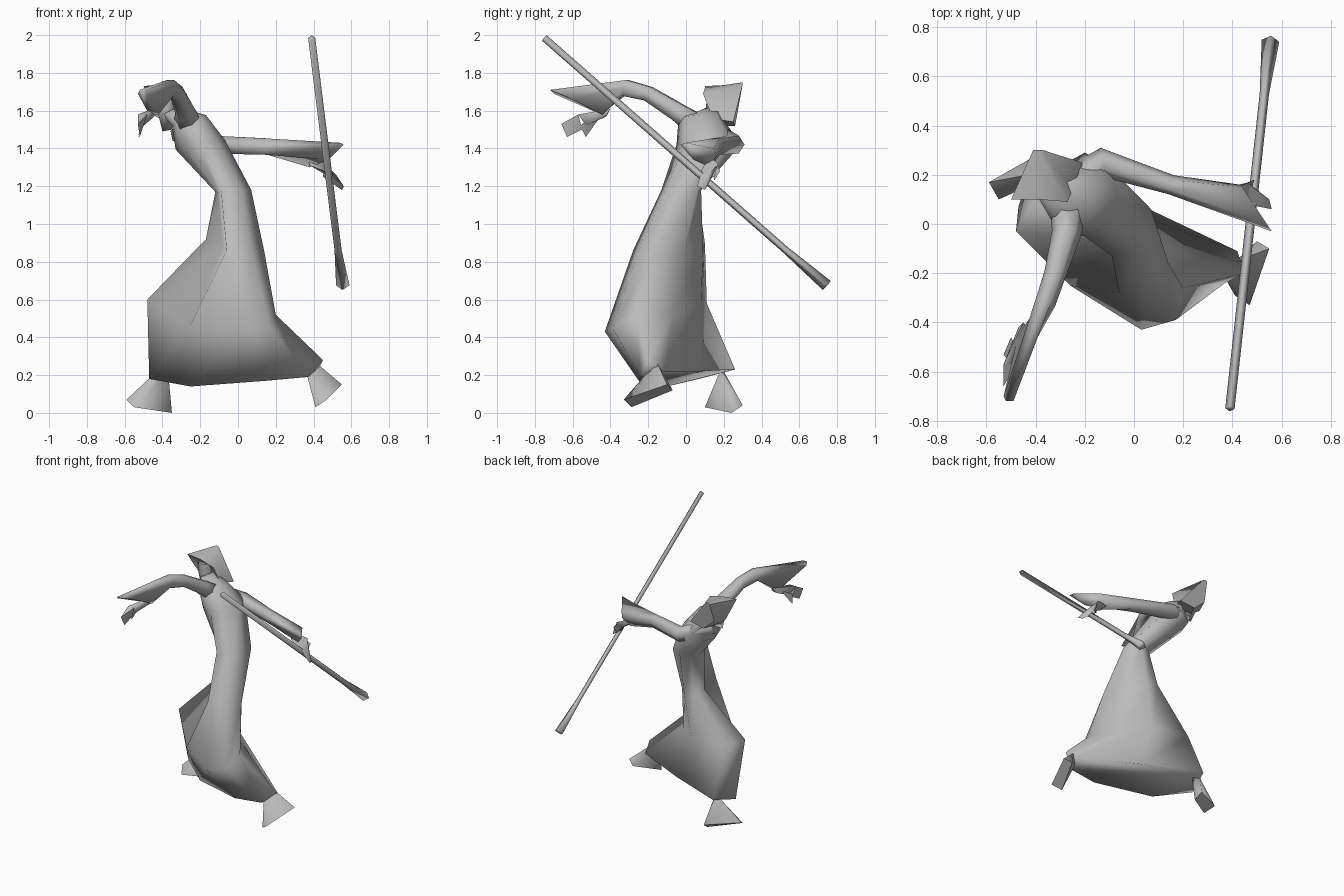
import bpy
import bmesh
from math import cos, sin, pi
from mathutils import Vector

default_cube = bpy.data.objects.get("Cube")
if default_cube:
    bpy.data.objects.remove(default_cube, do_unlink=True)

stone = bpy.data.materials.new("stone_grey")
stone.use_nodes = True
stone.diffuse_color = (0.5, 0.5, 0.5, 1)
stone.node_tree.nodes["Principled BSDF"].inputs["Base Color"].default_value = (0.5, 0.5, 0.5, 1)


def finish(name, bm, angle):
    bmesh.ops.recalc_face_normals(bm, faces=bm.faces[:])
    mesh = bpy.data.meshes.new(name)
    bm.to_mesh(mesh)
    bm.free()
    mesh.materials.append(stone)
    obj = bpy.data.objects.new(name, mesh)
    bpy.context.collection.objects.link(obj)
    bpy.ops.object.select_all(action="DESELECT")
    obj.select_set(True)
    bpy.context.view_layer.objects.active = obj
    bpy.ops.object.shade_smooth_by_angle(angle=angle)


def loft(name, rings, angle=pi):
    """Skin a closed surface over rings with equal point counts."""
    bm = bmesh.new()
    loops = [[bm.verts.new(p) for p in ring] for ring in rings]
    count = len(loops[0])
    for low, high in zip(loops, loops[1:]):
        for i in range(count):
            j = (i + 1) % count
            bm.faces.new((low[i], low[j], high[j], high[i]))
    bm.faces.new(loops[0])
    bm.faces.new(loops[-1])
    finish(name, bm, angle)


def hull(name, points, angle=1.2):
    """Wrap a faceted solid around a few corner points."""
    bm = bmesh.new()
    for p in points:
        bm.verts.new(p)
    result = bmesh.ops.convex_hull(bm, input=bm.verts[:])
    loose = [g for g in result["geom_interior"] if isinstance(g, bmesh.types.BMVert)]
    bmesh.ops.delete(bm, geom=loose, context="VERTS")
    finish(name, bm, angle)


def level_ring(x, y, z, rx, ry, tilt=0.0, sides=8):
    """Oval ring starting at the front; tilt raises z toward +x."""
    ring = []
    for i in range(sides):
        a = 2 * pi * i / sides - pi / 2
        ring.append((x + rx * cos(a), y + ry * sin(a), z + tilt * rx * cos(a)))
    return ring


def path_rings(path, sides=6):
    """Oval rings square to a path of (point, width, height)."""
    centres = [Vector(p) for p, w, h in path]
    rings = []
    for i, (p, width, height) in enumerate(path):
        ahead = centres[min(i + 1, len(path) - 1)] - centres[max(i - 1, 0)]
        ahead.normalize()
        side = ahead.cross(Vector((0, 0, 1))).normalized()
        up = side.cross(ahead)
        turns = [2 * pi * k / sides for k in range(sides)]
        rings.append([centres[i] + side * width * cos(t) + up * height * sin(t) for t in turns])
    return rings


# Robe: swept hem, bent knee with the cloth folded in beside it, leaning torso
hem = [(.15, -.25, .17), (.37, -.24, .19), (.45, -.2, .28), (.42, -.11, .22),
       (.02, .08, .22), (-.41, .26, .23), (-.47, .07, .18), (-.25, -.1, .14)]
knee = [(.03, -.43, .43), (.17, -.39, .45), (.2, -.26, .52), (.07, -.07, .52),
        (-.1, .08, .57), (-.4, .11, .58), (-.48, -.03, .6), (-.26, -.25, .45)]
thigh = [(-.06, -.28, .86), (.07, -.25, .86), (.14, -.16, .85), (.04, -.01, .86),
         (-.05, .09, .86), (-.13, .1, .9), (-.17, .02, .92), (-.08, -.08, .88)]
waist = [(-.09, -.13, 1.18), (.02, -.11, 1.18), (.07, -.03, 1.18), (.07, .06, 1.18),
         (0, .08, 1.18), (-.08, .06, 1.18), (-.12, 0, 1.17), (-.11, -.07, 1.17)]
loft("robe", [
    hem,
    knee,
    thigh,
    waist,
    level_ring(-.2, .12, 1.42, .13, .17, .2),
    level_ring(-.26, .08, 1.55, .09, .12, .3),
    level_ring(-.36, .14, 1.6, .04, .05, .5),
])

# Arms: shoulders set into the torso, sleeves opening into long pointed cuffs
left_cuff = [(.56, -.03, 1.42), (.54, 0, 1.43), (.44, .15, 1.4),
             (.43, .16, 1.36), (.38, .13, 1.3), (.48, .04, 1.34)]
loft("left_sleeve", path_rings([
    ((-.31, .12, 1.49), .08, .06),
    ((-.13, .25, 1.42), .06, .055),
    ((.15, .16, 1.41), .04, .05),
]) + [left_cuff])

right_cuff = [(-.53, -.7, 1.69), (-.52, -.72, 1.71), (-.49, -.72, 1.71),
              (-.47, -.6, 1.66), (-.42, -.44, 1.58), (-.47, -.45, 1.58)]
loft("right_sleeve", path_rings([
    ((-.26, .1, 1.49), .08, .08),
    ((-.275, -.04, 1.59), .06, .055),
    ((-.32, -.2, 1.69), .045, .045),
    ((-.36, -.32, 1.72), .042, .05),
]) + [right_cuff])

# Hands: a palm with a finger wedge and a thumb
hull("left_palm", [(.36, .12, 1.36), (.38, .15, 1.32), (.38, .1, 1.31),
                   (.47, .17, 1.32), (.48, .15, 1.25), (.46, .08, 1.28)])
hull("left_fingers", [(.46, .17, 1.32), (.46, .08, 1.28), (.45, .13, 1.25),
                      (.56, .06, 1.2), (.55, .1, 1.18), (.52, .12, 1.26)])
hull("left_thumb", [(.44, .16, 1.32), (.44, .14, 1.28), (.49, .18, 1.28), (.48, .15, 1.23)])
hull("right_palm", [(-.45, -.4, 1.61), (-.47, -.42, 1.57), (-.43, -.42, 1.58),
                    (-.53, -.57, 1.58), (-.48, -.57, 1.58), (-.5, -.53, 1.52)])
hull("right_fingers", [(-.53, -.57, 1.58), (-.48, -.57, 1.58), (-.51, -.55, 1.5),
                       (-.53, -.66, 1.53), (-.52, -.63, 1.46)])
hull("right_thumb", [(-.48, -.5, 1.57), (-.5, -.46, 1.56), (-.51, -.56, 1.52), (-.53, -.53, 1.46)])

# Head: narrow face inside a hollow hood that peaks behind and drapes to the shoulder
hull("face", level_ring(-.385, .17, 1.68, .06, .06, sides=6)
     + level_ring(-.38, .16, 1.6, .055, .055, sides=6) + [(-.4, .13, 1.49), (-.35, .15, 1.5)])
opening = [(-.39, .1, 1.72), (-.27, .09, 1.69), (-.25, .14, 1.56),
           (-.36, .18, 1.52), (-.45, .17, 1.58), (-.5, .1, 1.73)]
nape = [(-.39, .3, 1.75), (-.37, .3, 1.74), (-.21, .25, 1.54),
        (-.33, .26, 1.52), (-.42, .26, 1.6), (-.41, .3, 1.74)]
hollow = [Vector(p).lerp(Vector((-.38, .2, 1.64)), .4) for p in opening]
loft("hood", [nape, opening, hollow], 0.9)

# Feet: wedges spreading from the ankle to a broad toe
hull("right_foot", [(-.59, .17, .07), (-.55, .1, .03), (-.35, .24, 0), (-.36, .3, .04),
                    (-.37, .18, .22), (-.43, .2, .22)])
hull("left_foot", [(.55, -.1, .15), (.5, -.07, .12), (.41, -.29, .03), (.47, -.33, .07),
                   (.36, -.2, .22), (.42, -.15, .26)])

# Staff: thin pole with a flared foot
loft("staff", path_rings([
    ((.39, -.75, 1.985), .019, .019),
    ((.53, .53, .86), .019, .019),
    ((.555, .745, .675), .036, .032),
], sides=4))
